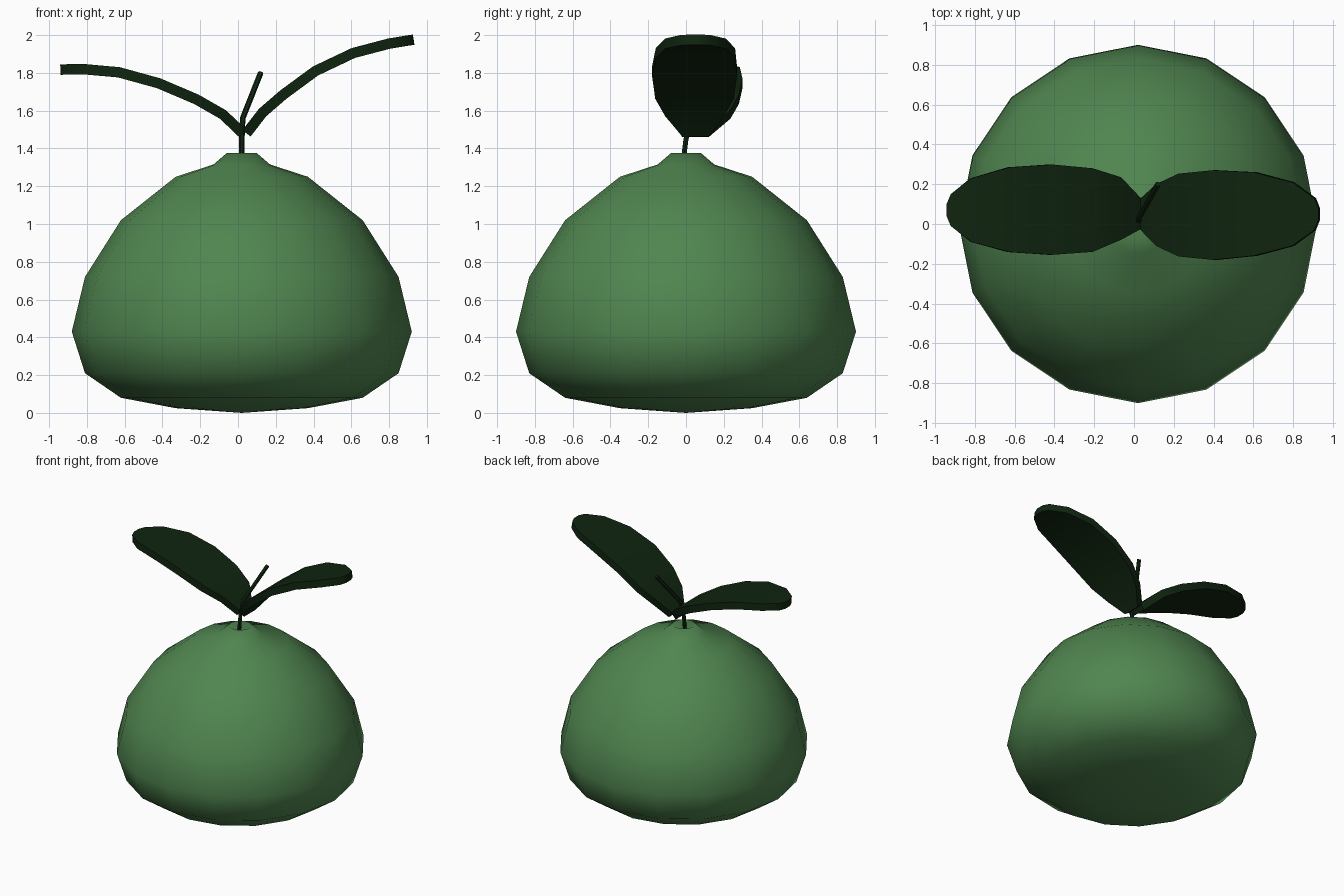
import bpy, bmesh, math
from mathutils import Vector

if "Cube" in bpy.data.objects:
    bpy.data.objects.remove(bpy.data.objects["Cube"], do_unlink=True)


def material(name, rgb):
    m = bpy.data.materials.new(name)
    m.use_nodes = True
    m.diffuse_color = (*rgb, 1)
    m.node_tree.nodes["Principled BSDF"].inputs["Base Color"].default_value = (*rgb, 1)
    return m


def finish(name, bm, mat, angle):
    bmesh.ops.recalc_face_normals(bm, faces=bm.faces)
    mesh = bpy.data.meshes.new(name)
    bm.to_mesh(mesh)
    bm.free()
    mesh.materials.append(mat)
    ob = bpy.data.objects.new(name, mesh)
    bpy.context.collection.objects.link(ob)
    bpy.ops.object.select_all(action="DESELECT")
    ob.select_set(True)
    bpy.context.view_layer.objects.active = ob
    bpy.ops.object.shade_smooth_by_angle(angle=math.radians(angle))
    return ob


def skin(bm, rings):
    """Bridge equal closed rings of verts in sequence."""
    for a, b in zip(rings, rings[1:]):
        for i in range(len(a)):
            j = (i + 1) % len(a)
            bm.faces.new((a[i], a[j], b[j], b[i]))


fruit_green = material("fruit green", (0.08, 0.235, 0.08))
leaf_green = material("dark leaf green", (0.005, 0.018, 0.005))
AXIS_X = 0.02

# Fruit body: lathed profile of (radius, height) with a dimple on top
profile = [(0.35, 0.025), (0.64, 0.08), (0.83, 0.21), (0.9, 0.43), (0.83, 0.72),
           (0.64, 1.02), (0.35, 1.25), (0.15, 1.315), (0.08, 1.375)]
SIDES = 16
bm = bmesh.new()
rings = []
for r, z in profile:
    turns = [2 * math.pi * i / SIDES for i in range(SIDES)]
    rings.append([bm.verts.new((AXIS_X + r * math.cos(t), r * math.sin(t), z)) for t in turns])
skin(bm, rings)
for ring, z in ((rings[0], 0.0), (rings[-1], 1.33)):
    pole = bm.verts.new((AXIS_X, 0, z))
    for i in range(SIDES):
        bm.faces.new((ring[i], ring[(i + 1) % SIDES], pole))
finish("fruit_body", bm, fruit_green, 80)

# Stem: tapered tube along a bent path
path = [Vector(p) for p in ((0.02, -0.015, 1.33), (0.02, 0.0, 1.45),
                            (0.025, 0.03, 1.56), (0.12, 0.2, 1.8))]
bm = bmesh.new()
rings = []
for i, p in enumerate(path):
    d = (path[min(i + 1, 3)] - path[max(i - 1, 0)]).normalized()
    u = d.cross(Vector((0, 1, 0))).normalized()
    v = d.cross(u)
    rings.append([bm.verts.new(p + 0.015 * (u * math.cos(t) + v * math.sin(t)))
                  for t in (k * math.pi / 3 for k in range(6))])
skin(bm, rings)
bm.faces.new(rings[0])
bm.faces.new(rings[-1])
finish("stem", bm, leaf_green, 40)


# Leaves: curved strips of (x, mid height, centre y, half width), thickened
def leaf(name, stations):
    bm = bmesh.new()
    rows = [[bm.verts.new((x, y + s * w, z)) for s in (-1, -0.5, 0, 0.5, 1)]
            for x, z, y, w in stations]
    for a, b in zip(rows, rows[1:]):
        for i in range(4):
            bm.faces.new((a[i], a[i + 1], b[i + 1], b[i]))
    ob = finish(name, bm, leaf_green, 40)
    mod = ob.modifiers.new("thickness", "SOLIDIFY")
    mod.thickness = 0.055
    mod.offset = 0
    bpy.ops.object.modifier_apply(modifier=mod.name)
    bpy.ops.object.shade_smooth_by_angle(angle=math.radians(40))


leaf("left_leaf", [(0.045, 1.48, 0.05, 0.07), (0.13, 1.59, 0.045, 0.155),
                   (0.24, 1.685, 0.045, 0.208), (0.41, 1.81, 0.045, 0.225),
                   (0.61, 1.905, 0.05, 0.21), (0.8, 1.955, 0.05, 0.16),
                   (0.91, 1.973, 0.05, 0.08), (0.93, 1.976, 0.05, 0.03)])
leaf("right_leaf", [(0.025, 1.48, 0.05, 0.07), (-0.08, 1.58, 0.078, 0.157),
                    (-0.22, 1.66, 0.07, 0.21), (-0.42, 1.745, 0.072, 0.227),
                    (-0.63, 1.803, 0.072, 0.213), (-0.82, 1.82, 0.07, 0.16),
                    (-0.92, 1.818, 0.07, 0.08), (-0.94, 1.817, 0.07, 0.03)])
